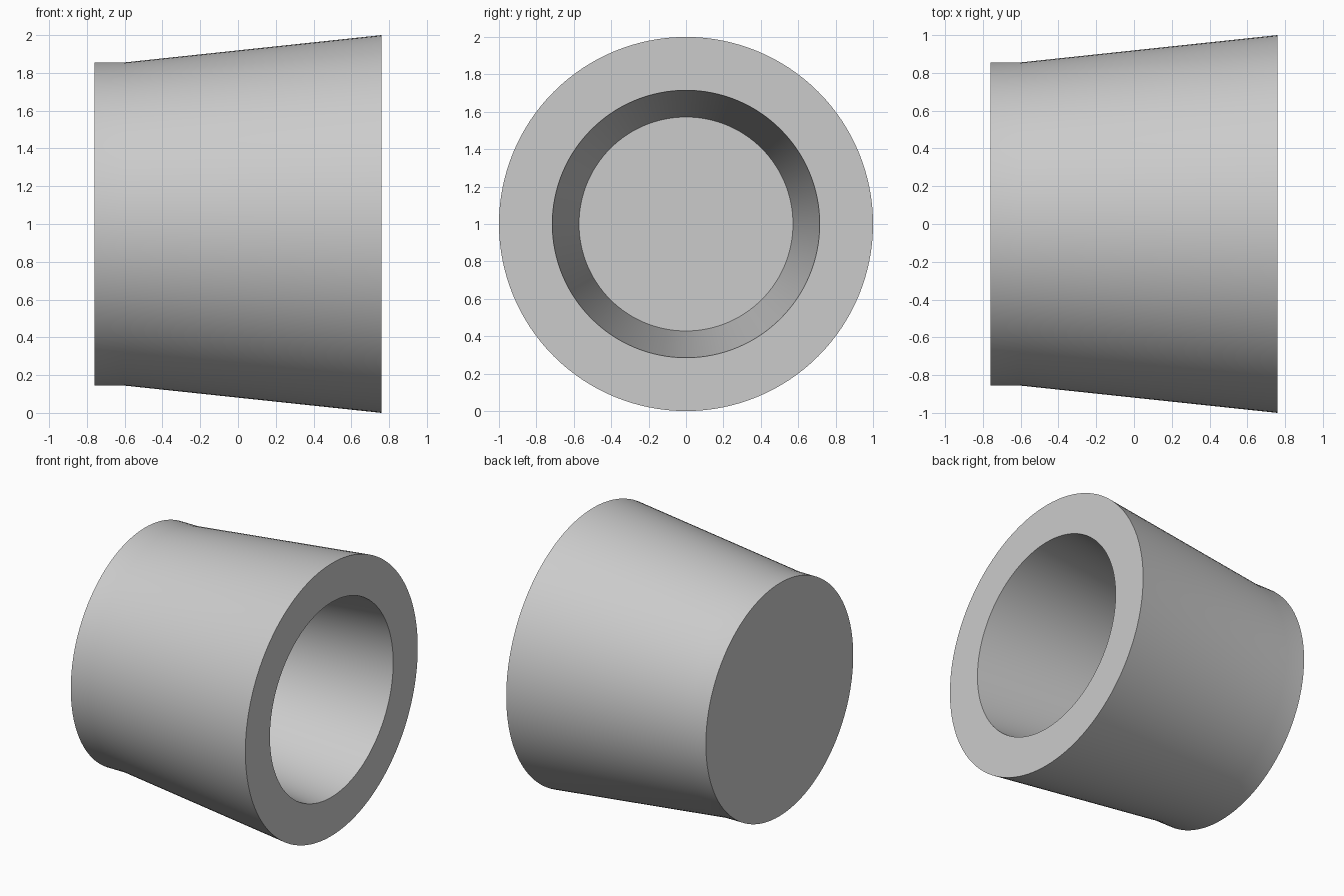
import bpy
import bmesh
import math
from mathutils import Matrix

cube = bpy.data.objects.get("Cube")
if cube:
    bpy.data.objects.remove(cube, do_unlink=True)

# Single neutral grey
GREY = (0.6, 0.6, 0.6, 1.0)
grey = bpy.data.materials.new("light grey")
grey.use_nodes = True
grey.diffuse_color = GREY
grey.node_tree.nodes["Principled BSDF"].inputs["Base Color"].default_value = GREY

# Wall profile as (x, radius): closed end, collar, flared outside, rim, bore, bore floor
PROFILE = [(-0.76, 0.855), (-0.605, 0.855), (0.76, 1.0),
           (0.76, 0.715), (-0.605, 0.572)]
SEGMENTS = 128

bm = bmesh.new()
rings = []
for x, radius in PROFILE:
    ring = []
    for i in range(SEGMENTS):
        a = 2 * math.pi * i / SEGMENTS
        ring.append(bm.verts.new((x, radius * math.cos(a), radius * math.sin(a))))
    rings.append(ring)

# Walls between neighbouring rings
for a, b in zip(rings, rings[1:]):
    for i in range(SEGMENTS):
        j = (i + 1) % SEGMENTS
        bm.faces.new((a[i], a[j], b[j], b[i]))

# Closed end and bore floor
bm.faces.new(rings[0])
bm.faces.new(rings[-1])
bmesh.ops.recalc_face_normals(bm, faces=bm.faces[:])
bmesh.ops.transform(bm, matrix=Matrix.Translation((0, 0, 1)), verts=bm.verts[:])

mesh = bpy.data.meshes.new("tapered_cup")
bm.to_mesh(mesh)
bm.free()
mesh.materials.append(grey)
cup = bpy.data.objects.new("tapered_cup", mesh)
bpy.context.collection.objects.link(cup)

# Smooth round walls with crisp rims
bpy.ops.object.select_all(action="DESELECT")
cup.select_set(True)
bpy.context.view_layer.objects.active = cup
bpy.ops.object.shade_smooth_by_angle(angle=math.radians(30))
